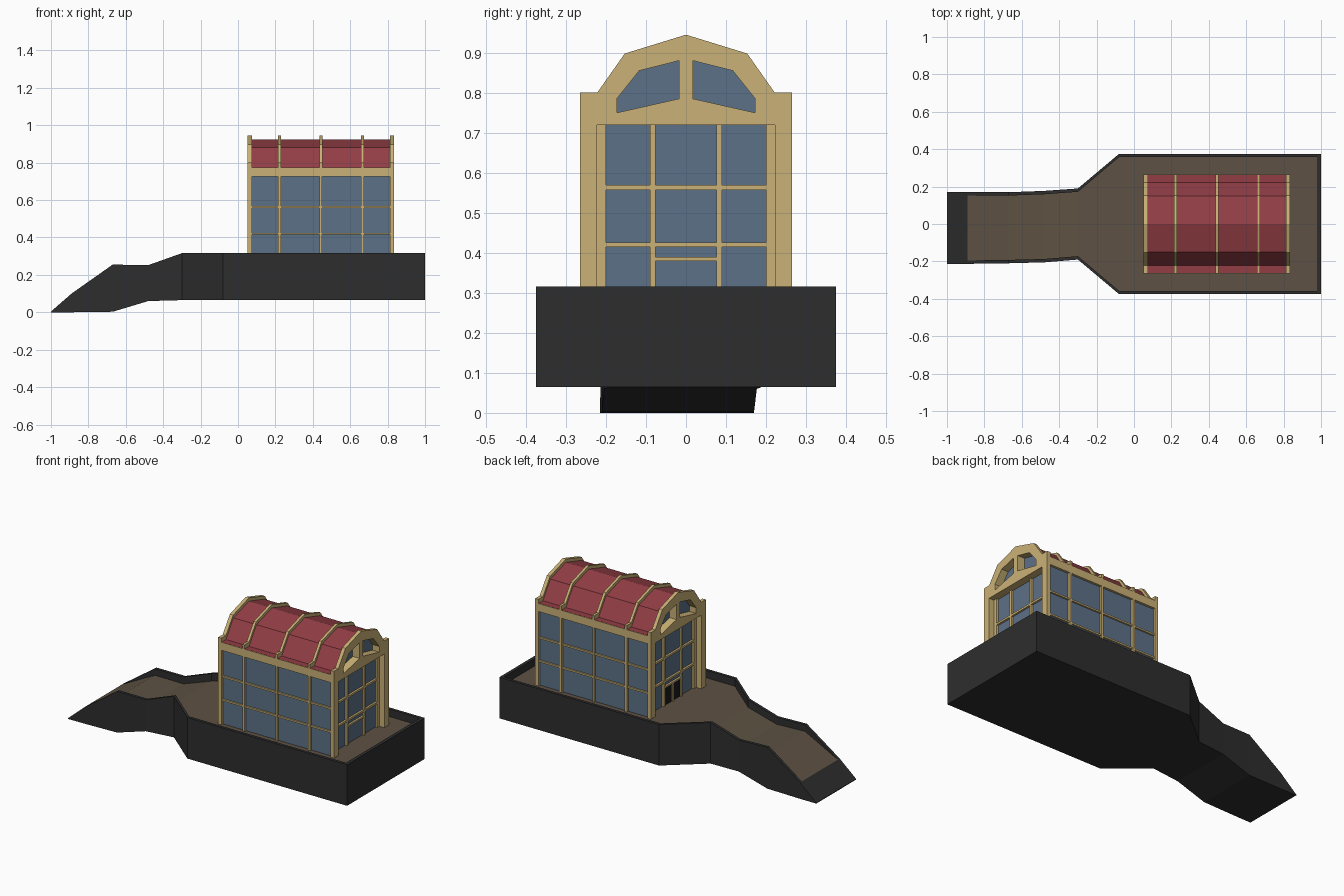
import bpy, bmesh
from mathutils import Matrix

if "Cube" in bpy.data.objects:
    bpy.data.objects.remove(bpy.data.objects["Cube"])


def material(name, rgb):
    m = bpy.data.materials.new(name)
    m.use_nodes = True
    m.diffuse_color = (*rgb, 1)
    m.node_tree.nodes["Principled BSDF"].inputs["Base Color"].default_value = (*rgb, 1)
    return m


STONE = material("dark_stone", (0.027, 0.027, 0.027))
EARTH = material("brown_earth", (0.11, 0.083, 0.056))
GOLD = material("tan_frame", (0.59, 0.44, 0.18))
GLASS = material("blue_glass", (0.108, 0.165, 0.242))
RED = material("red_roof", (0.29, 0.048, 0.06))
BLACK = material("dark_doorway", (0.012, 0.011, 0.01))


def finish(name, bm, *mats):
    bmesh.ops.recalc_face_normals(bm, faces=bm.faces)
    mesh = bpy.data.meshes.new(name)
    bm.to_mesh(mesh)
    bm.free()
    for m in mats:
        mesh.materials.append(m)
    ob = bpy.data.objects.new(name, mesh)
    bpy.context.collection.objects.link(ob)
    return ob


def box(name, mat, x, y, z):
    """Box from three (low, high) ranges."""
    bm = bmesh.new()
    bmesh.ops.create_cube(bm, size=1)
    ranges = (x, y, z)
    for v in bm.verts:
        v.co = [(a + b) / 2 + c * (b - a) for c, (a, b) in zip(v.co, ranges)]
    return finish(name, bm, mat)


def slab(name, mat, x, outlines):
    """Extrude y-z outlines along x; inner outlines become holes."""
    cu = bpy.data.curves.new(name, 'CURVE')
    cu.dimensions = '2D'
    cu.fill_mode = 'BOTH'
    cu.extrude = (x[1] - x[0]) / 2
    for pts in outlines:
        sp = cu.splines.new('POLY')
        sp.points.add(len(pts) - 1)
        for p, (a, b) in zip(sp.points, pts):
            p.co = (a, b, 0, 1)
        sp.use_cyclic_u = True
    tmp = bpy.data.objects.new(name + "_outline", cu)
    bpy.context.collection.objects.link(tmp)
    dg = bpy.context.evaluated_depsgraph_get()
    mesh = bpy.data.meshes.new_from_object(tmp.evaluated_get(dg))
    bm = bmesh.new()
    bm.from_mesh(mesh)
    bpy.data.objects.remove(tmp)
    bpy.data.curves.remove(cu)
    bpy.data.meshes.remove(mesh)
    bmesh.ops.remove_doubles(bm, verts=bm.verts, dist=1e-5)
    turn = Matrix(((0, 0, 1, (x[0] + x[1]) / 2), (1, 0, 0, 0), (0, 1, 0, 0), (0, 0, 0, 1)))
    bm.transform(turn)
    for f in bm.faces:
        f.smooth = False
        f.material_index = 0
    return finish(name, bm, mat)


def mirror(pts):
    return pts + [(-y, z) for y, z in reversed(pts) if y > 0]


# Island base: rings lofted along x (x, right y, left y, bottom, rim top, ground)
stations = [
    (-1.0, -.215, .17, 0, .004, .004),
    (-.89, -.213, .17, 0, .10, .10),
    (-.67, -.21, .17, .003, .255, .215),
    (-.48, -.205, .177, .06, .252, .21),
    (-.30, -.19, .19, .065, .316, .27),
    (-.08, -.375, .375, .065, .316, .27),
    (.98, -.375, .375, .065, .316, .27),
    (.98, -.375, .375, .065, .316, .316),
    (1.0, -.375, .375, .065, .316, .316),
]
RIM = .018
bm = bmesh.new()
rings = []
for x, r, l, lo, top, ground in stations:
    section = [(r, lo), (r, top), (r + RIM, top), (r + RIM, ground),
               (l - RIM, ground), (l - RIM, top), (l, top), (l, lo)]
    rings.append([bm.verts.new((x, y, z)) for y, z in section])
for i, (a, b) in enumerate(zip(rings, rings[1:])):
    for j in range(8):
        k = (j + 1) % 8
        f = bm.faces.new((a[j], a[k], b[k], b[j]))
        f.material_index = int(j == 3 and 1 <= i <= 5)
for ring in (rings[0], rings[-1]):
    bm.faces.new((ring[0], ring[1], ring[6], ring[7]))
bmesh.ops.remove_doubles(bm, verts=bm.verts, dist=1e-5)
bmesh.ops.dissolve_degenerate(bm, edges=bm.edges, dist=1e-5)
finish("island_base", bm, STONE, EARTH)

# Shared hall measurements
X0, X1, FLOOR = .052, .834, .268
FRAME, RECESS = .022, .046
MID = (X0 + X1) / 2
arch = [(.265, .80), (.222, .80), (.153, .898), (0, .945)]
roof_top = [(.262, .775), (.222, .775), (.15, .88), (0, .925)]
roof_under = [(.25, .762), (.216, .762), (.145, .868), (0, .912)]
fan = [(.018, .785), (.018, .88), (.117, .855), (.173, .785), (.173, .75)]
fans = [fan, [(-y, z) for y, z in fan]]
portal = [(-.222, FLOOR), (-.222, .72), (.222, .72), (.222, FLOOR)]

# Roof shell and glazed core
slab("roof", RED, (X0 + .01, X1 - .01), [mirror(roof_top) + mirror(roof_under)[::-1]])
core = [(.245, FLOOR), (.245, .76), (.214, .76), (.143, .865), (0, .909)]
slab("glass_core", GLASS, (X0 + RECESS, X1 - RECESS), [mirror(core)])

# Roof ribs and side posts
for i, x in enumerate((.222, MID, .665)):
    w = .006 if i == 1 else .008
    slab(f"roof_rib_{i + 1}", GOLD, (x - .008, x + .008),
         [mirror([(.264, .77)] + arch) + mirror(roof_under)[::-1]])
    for side, s in (("front", -1), ("back", 1)):
        box(f"{side}_post_{i + 1}", GOLD, (x - w, x + w),
            sorted((s * .24, s * .264)), (FLOOR, .74))

# Long side walls
for side, s in (("front", -1), ("back", 1)):
    box(f"{side}_glass", GLASS, (X0 + .012, X1 - .012), sorted((s * .243, s * .25)), (FLOOR, .74))
    box(f"{side}_eave_beam", GOLD, (X0 + .01, X1 - .01), sorted((s * .235, s * .264)), (.725, .774))
    for n, z in (("lower", .42), ("upper", .563)):
        box(f"{side}_{n}_transom", GOLD, (X0 + .01, X1 - .01),
            sorted((s * .24, s * .26)), (z - .005, z + .005))

# Gable ends: arched frame, deep reveal and recessed facade
for end, edge, d in (("entry", X0, 1), ("rear", X1, -1)):
    def span(a, b):
        return sorted((edge + d * a, edge + d * b))

    outer = mirror([(.265, FLOOR)] + arch)
    slab(f"{end}_gable", GOLD, span(0, FRAME), [outer + portal])
    bpy.data.objects.remove(bpy.data.objects[f"{end}_gable"])
    slab(f"{end}_gable", GOLD, span(0, FRAME), [outer + portal, *fans])
    slab(f"{end}_reveal", GOLD, span(FRAME - .002, RECESS + .002),
         [mirror([(.244, FLOOR)] + core[1:]) + portal, *fans])

    face = span(RECESS - .012, RECESS + .004)
    for s in (-1, 1):
        box(f"{end}_jamb", GOLD, face, sorted((s * .2, s * .226)), (FLOOR, .722))
        box(f"{end}_mullion", GOLD, face, sorted((s * .076, s * .09)), (FLOOR, .722))
    for n, z in (("lower", .42), ("upper", .563)):
        box(f"{end}_{n}_bar", GOLD, face, (-.2, .2), (z - .006, z + .006))
    box(f"{end}_door_head", GOLD, face, (-.08, .08), (.379, .389))

    # Dark double doors on the ramp side
    if end == "entry":
        box("door_centre_post", GOLD, face, (-.007, .007), (FLOOR, .382))
        for s in (-1, 1):
            box("door_leaf", BLACK, span(RECESS - .004, RECESS + .002),
                sorted((s * .007, s * .078)), (FLOOR, .38))
